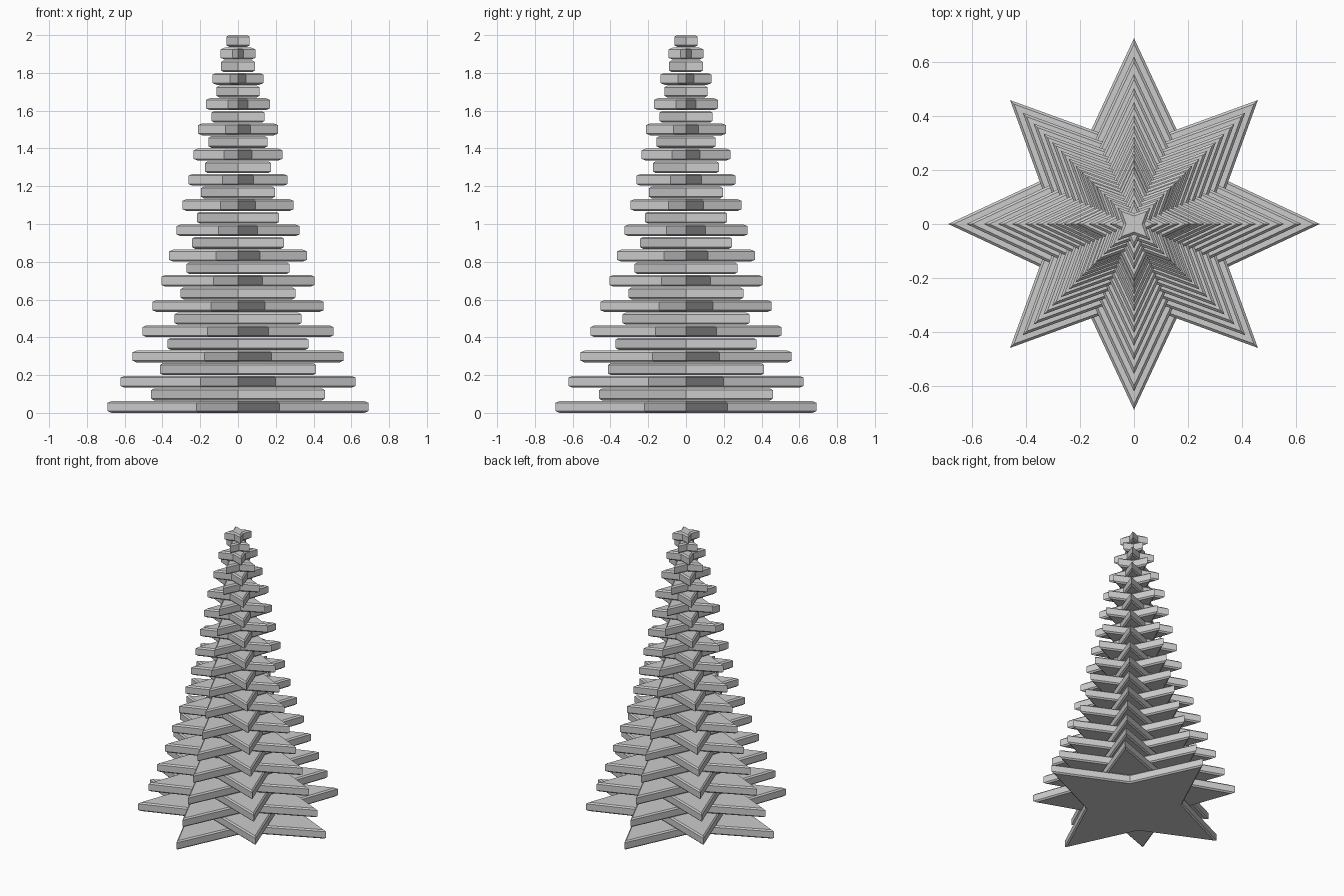
import bpy, bmesh
from math import sin, cos, pi

if "Cube" in bpy.data.objects:
    bpy.data.objects.remove(bpy.data.objects["Cube"])

PITCH = 2.0 / 30      # thirty stacked layers
HEIGHT = 0.0625
BEVEL = 0.009
INNER = 0.45          # valley radius / tip radius

# tip radii of straight layers, and x extents of the diagonal layers
straight = [.69, .622, .558, .505, .453, .405, .365, .325, .294, .262, .235, .212, .17, .135, .092]
diagonal = [.46, .413, .373, .336, .304, .272, .243, .217, .196, .175, .156, .14, .114, .09, .062]


def star_layer(name, r, z, turn):
    """Four-pointed star slab with chamfered top and bottom rims."""
    bm = bmesh.new()
    k = 1 - BEVEL / (0.424 * r)      # scaling that gives an even rim inset
    rings = []
    for s, h in ((k, 0), (1, BEVEL), (1, HEIGHT - BEVEL), (k, HEIGHT)):
        ring = []
        for i in range(8):
            a = turn + i * pi / 4
            q = r * s * (INNER if i % 2 else 1)
            ring.append(bm.verts.new((q * cos(a), q * sin(a), z + h)))
        rings.append(ring)
    for lo, hi in zip(rings, rings[1:]):
        for i in range(8):
            j = (i + 1) % 8
            bm.faces.new((lo[i], lo[j], hi[j], hi[i]))
    # caps as fans from the centre
    for ring, h in ((rings[0], 0), (rings[-1], HEIGHT)):
        c = bm.verts.new((0, 0, z + h))
        for i in range(8):
            bm.faces.new((ring[i], ring[(i + 1) % 8], c))
    bmesh.ops.recalc_face_normals(bm, faces=bm.faces)
    me = bpy.data.meshes.new(name)
    bm.to_mesh(me)
    bm.free()
    bpy.context.collection.objects.link(bpy.data.objects.new(name, me))


# alternate straight and diagonal stars up the tree
step = (2.0 - HEIGHT) / 29
for n, (a, b) in enumerate(zip(straight, diagonal)):
    star_layer(f"straight_star_{n + 1}", a, 2 * n * step, 0)
    star_layer(f"diagonal_star_{n + 1}", b * 2 ** 0.5, (2 * n + 1) * step, pi / 4)
